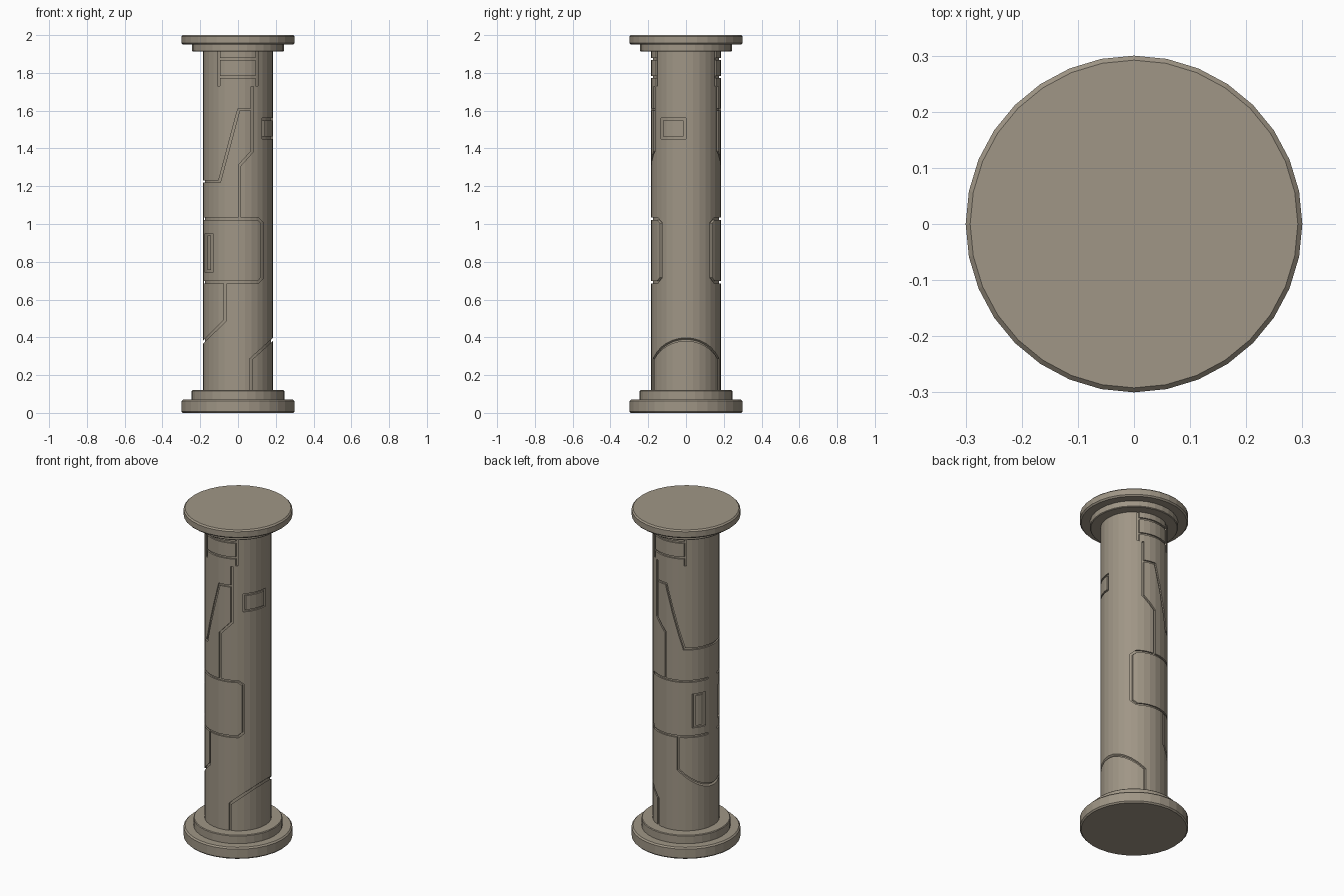
import bpy, bmesh, math
from mathutils import Vector

if "Cube" in bpy.data.objects:
    bpy.data.objects.remove(bpy.data.objects["Cube"])

SIDES = 32
R = 0.185          # shaft radius
DEPTH = 0.009      # groove depth
WIDTH = 0.012      # groove width

stone = bpy.data.materials.new("warm grey stone")
stone.diffuse_color = (0.35, 0.305, 0.238, 1)
stone.use_nodes = True
stone.node_tree.nodes["Principled BSDF"].inputs["Base Color"].default_value = stone.diffuse_color


def make(name, bm):
    bmesh.ops.recalc_face_normals(bm, faces=bm.faces)
    me = bpy.data.meshes.new(name)
    bm.to_mesh(me)
    bm.free()
    me.materials.append(stone)
    ob = bpy.data.objects.new(name, me)
    bpy.context.collection.objects.link(ob)
    return ob


def lathe(name, profile):
    """Closed solid of revolution from (radius, z) points, bottom to top."""
    bm = bmesh.new()
    rings = [[bm.verts.new((r * math.cos(2 * math.pi * i / SIDES),
                            r * math.sin(2 * math.pi * i / SIDES), z))
              for i in range(SIDES)] for r, z in profile]
    for a, b in zip(rings, rings[1:]):
        for i in range(SIDES):
            j = (i + 1) % SIDES
            bm.faces.new((a[i], a[j], b[j], b[i]))
    bm.faces.new(rings[0][::-1])
    bm.faces.new(rings[-1])
    return make(name, bm)


def disc(name, r, z0, z1, b):
    return lathe(name, [(r - b, z0), (r, z0 + b), (r, z1 - b), (r - b, z1)])


def groove(bm, pts, to3d, d0, d1, closed=False):
    """Mitred ribbon along a 2D path, extruded from depth d0 to d1."""
    p = [Vector(q) for q in pts]
    n = len(p)
    rows = []
    for i in range(n):
        t0 = (p[i] - p[i - 1]).normalized() if i or closed else None
        t1 = (p[(i + 1) % n] - p[i]).normalized() if i < n - 1 or closed else None
        t0, t1 = t0 or t1, t1 or t0
        n0, n1 = Vector((-t0.y, t0.x)), Vector((-t1.y, t1.x))
        m = (n0 + n1).normalized()
        off = m * (WIDTH / 2 / m.dot(n0))
        a, b = p[i] + off, p[i] - off
        rows.append([bm.verts.new(to3d(q, d)) for q, d in
                     ((a, d0), (b, d0), (b, d1), (a, d1))])
    for i in range(n if closed else n - 1):
        u, v = rows[i], rows[(i + 1) % n]
        for k in range(4):
            l = (k + 1) % 4
            bm.faces.new((u[k], u[l], v[l], v[k]))
    if not closed:
        bm.faces.new(rows[0])
        bm.faces.new(rows[-1][::-1])


def rect(x0, x1, z0, z1):
    return [(x0, z0), (x1, z0), (x1, z1), (x0, z1)]


# stepped base and capital
disc("base_plate", 0.3, 0.0, 0.07, 0.008)
disc("base_ring", 0.245, 0.065, 0.12, 0.004)
disc("capital_ring", 0.243, 1.913, 1.955, 0.004)
disc("capital_plate", 0.3, 1.95, 2.0, 0.008)

# shaft
shaft = lathe("shaft", [(R, 0.1), (R, 1.93)])

# panel lines drawn on the front plane and cut through to the back
paths = [
    [(-0.102, 1.73), (-0.102, 1.95)],
    [(0.099, 1.73), (0.099, 1.95)],
    [(-0.102, 1.873), (0.099, 1.873)],
    [(-0.102, 1.778), (0.099, 1.778)],
    [(0.076, 1.727), (0.076, 1.385), (0.008, 1.31), (0.008, 1.028)],
    [(0.076, 1.606), (0.004, 1.606), (-0.098, 1.225), (-0.3, 1.225)],
    [(-0.179, 1.028), (0.106, 1.028), (0.128, 1.006), (0.128, 0.715),
     (0.106, 0.692), (-0.179, 0.692)],
    [(-0.068, 0.692), (-0.068, 0.49), (-0.3, 0.26)],
    [(0.067, 0.08), (0.067, 0.283), (0.3, 0.493)],
]
bm = bmesh.new()
front = lambda q, d: (q.x, d, q.y)
side = lambda q, d: (d, q.x, q.y)
for i, path in enumerate(paths):
    d = 0.3 + 0.003 * i
    groove(bm, path, front, -d, d)
groove(bm, rect(-0.168, -0.138, 0.75, 0.945), front, -0.34, 0.34, True)
groove(bm, rect(-0.127, -0.006, 1.456, 1.554), side, 0.05, 0.35, True)
cutter = make("groove_cutter", bm)
core = lathe("core_cutter", [(R - DEPTH, -0.2), (R - DEPTH, 2.2)])


def cut(ob, tool):
    m = ob.modifiers.new("cut", 'BOOLEAN')
    m.operation = 'DIFFERENCE'
    m.solver = 'EXACT'
    m.use_self = True
    m.object = tool
    dg = bpy.context.evaluated_depsgraph_get()
    me = bpy.data.meshes.new_from_object(ob.evaluated_get(dg))
    ob.modifiers.clear()
    ob.data = me


# keep only the shallow skin of the cutter, then engrave the shaft
cut(cutter, core)
cut(shaft, cutter)
for ob in (cutter, core):
    bpy.data.objects.remove(ob)
